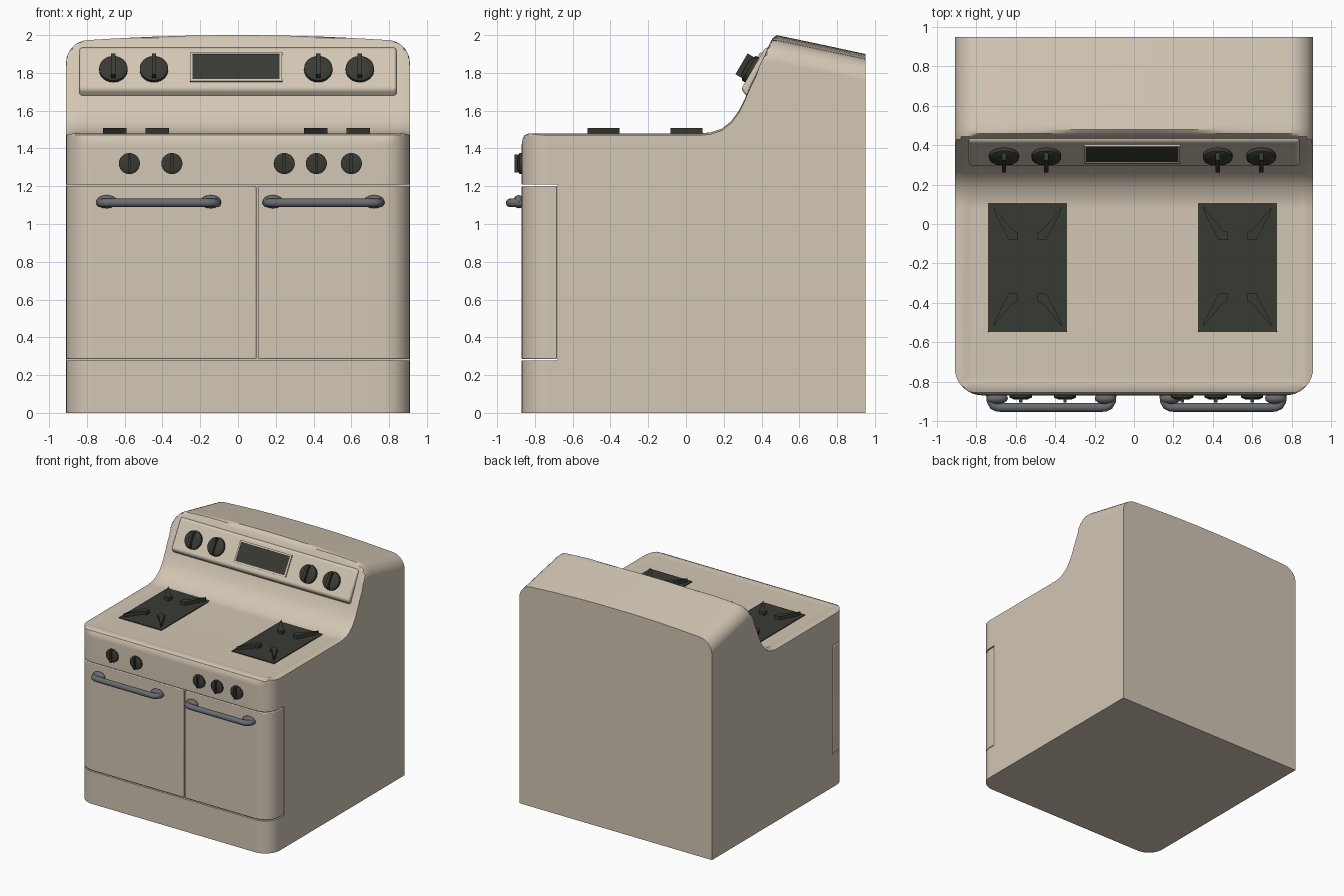
import bpy, bmesh, math
from mathutils import Matrix, Vector

if "Cube" in bpy.data.objects:
    bpy.data.objects.remove(bpy.data.objects["Cube"])


def material(name, rgb):
    m = bpy.data.materials.new(name)
    m.use_nodes = True
    m.diffuse_color = (*rgb, 1)
    node = next(n for n in m.node_tree.nodes if n.type == 'BSDF_PRINCIPLED')
    node.inputs["Base Color"].default_value = (*rgb, 1)
    node.inputs["Roughness"].default_value = 0.6
    return m


CREAM = material("cream enamel", (0.65, 0.57, 0.46))
BLACK = material("black iron", (0.042, 0.042, 0.034))
STEEL = material("grey steel", (0.14, 0.15, 0.16))

HALF, FRONT, BACK = 0.91, -0.87, 0.95
CORNER = 0.14


def finish(name, bm, mat, bevel=0, segments=3):
    bmesh.ops.remove_doubles(bm, verts=bm.verts, dist=0.0005)
    bmesh.ops.recalc_face_normals(bm, faces=bm.faces)
    mesh = bpy.data.meshes.new(name)
    bm.to_mesh(mesh)
    bm.free()
    ob = bpy.data.objects.new(name, mesh)
    bpy.context.collection.objects.link(ob)
    mesh.materials.append(mat)
    bpy.ops.object.select_all(action='DESELECT')
    ob.select_set(True)
    bpy.context.view_layer.objects.active = ob
    bpy.ops.object.shade_smooth_by_angle(angle=math.radians(35))
    if bevel:
        mod = ob.modifiers.new("soft edges", 'BEVEL')
        mod.width, mod.segments = bevel, segments
    mod = ob.modifiers.new("clean shading", 'WEIGHTED_NORMAL')
    mod.keep_sharp = True
    return ob


def add_prism(bm, points, offset):
    face = bm.faces.new([bm.verts.new(p) for p in points])
    new = bmesh.ops.extrude_face_region(bm, geom=[face])["geom"]
    verts = [g for g in new if isinstance(g, bmesh.types.BMVert)]
    bmesh.ops.translate(bm, verts=verts, vec=offset)


def prism(name, points, offset, mat, bevel=0, segments=3):
    bm = bmesh.new()
    add_prism(bm, points, offset)
    return finish(name, bm, mat, bevel, segments)


# Rounded plan of the front and rounded crown of the backsplash
def front_limit(x):
    u = max(0, abs(x) - (HALF - CORNER))
    return FRONT + CORNER - math.sqrt(max(0, CORNER ** 2 - u * u))


def crown_drop(x):
    r = 0.11
    u = max(0, abs(x) - (HALF - r))
    return 0.035 * (x / HALF) ** 2 + r - math.sqrt(max(0, r * r - u * u))


arc = [HALF - CORNER + CORNER * math.sin(math.radians(a)) for a in range(0, 91, 10)]
half_stations = [0.15, 0.3, 0.45, 0.6, 0.7] + arc
stations = [-x for x in reversed(half_stations)] + [0] + half_stations

# Body: side profile lofted across the width, with a notch for the doors
profile = [
    (FRONT, 0), (FRONT, 0.277), (-0.68, 0.277), (-0.68, 1.21), (FRONT, 1.21),
    (FRONT, 1.42), (-0.865, 1.45), (-0.855, 1.47), (-0.83, 1.48), (-0.8, 1.48),
    (-0.77, 1.48), (0.08, 1.48), (0.13, 1.485), (0.19, 1.505), (0.24, 1.545),
    (0.28, 1.6), (0.31, 1.66), (0.34, 1.73), (0.37, 1.79), (0.39, 1.84),
    (0.41, 1.88), (0.43, 1.925), (0.445, 1.96), (0.46, 1.985), (0.48, 2.0),
    (0.51, 1.995), (0.6, 1.975), (0.75, 1.945), (BACK, 1.9), (BACK, 0)]


def shape(x, y, z):
    if z > 1.9 or y > 0.38:
        z = min(z, 2.0 - 0.21 * max(0, y - 0.48) - crown_drop(x))
    elif z > 1.46:
        z -= 0.25 * max(0, abs(x) - 0.87) ** 1.0      # soft side edge
        if abs(x) < 0.85 and -0.78 < y < 0.1:
            z -= 0.008                                # sunken cooktop
    return Vector((x, max(y, front_limit(x)), z))


bm = bmesh.new()
rings = [[bm.verts.new(shape(x, y, z)) for y, z in profile] for x in stations]
n = len(profile)
for a, b in zip(rings, rings[1:]):
    for i in range(n):
        j = (i + 1) % n
        bm.faces.new((a[i], a[j], b[j], b[i]))
bm.faces.new(rings[0])
bm.faces.new(rings[-1])
finish("body", bm, CREAM)


# Two oven doors sharing the rounded front plan
def door(name, x0, x1):
    xs = [x0] + [x for x in stations if x0 < x < x1] + [x1]
    outline = [(x, front_limit(x), 0.284) for x in xs]
    outline += [(x1, -0.683, 0.284), (x0, -0.683, 0.284)]
    prism(name, outline, (0, 0, 0.918), CREAM, 0.006, 2)


door("right_door", -HALF, 0.097)
door("left_door", 0.106, HALF)

# Raised control panel on the backsplash
LOW, HIGH = Vector((0, 0.292, 1.715)), Vector((0, 0.42, 1.935))
SLOPE = math.atan2(HIGH.y - LOW.y, HIGH.z - LOW.z)
panel = [(-0.84, y, z) for y, z in
         ((LOW.y, LOW.z), (0.325, 1.67), (0.45, 1.7), (0.48, 1.93), (HIGH.y, HIGH.z))]
prism("control_panel", panel, (1.68, 0, 0), CREAM, 0.016)


def on_panel(x, z):
    t = (z - LOW.z) / (HIGH.z - LOW.z)
    p = LOW.lerp(HIGH, t)
    return Matrix.Translation((x, p.y, p.z)) @ Matrix.Rotation(math.pi / 2 - SLOPE, 4, 'X')


def on_front(x, z):
    return Matrix.Translation((x, FRONT, z)) @ Matrix.Rotation(math.pi / 2, 4, 'X')


# Clock window with its thin frame
def plate(name, matrix, w, h, depth, mat):
    bm = bmesh.new()
    bmesh.ops.create_cube(bm, size=1, matrix=matrix @ Matrix.Diagonal((w, h, depth, 1)))
    return finish(name, bm, mat)


spot = on_panel(-0.01, 1.828)
plate("clock_window", spot, 0.46, 0.155, 0.012, BLACK)
for i, side in enumerate((-1, 1)):
    plate(f"clock_frame_rail_{i}", spot @ Matrix.Translation((0, side * 0.083, 0)),
          0.49, 0.012, 0.02, CREAM)
    plate(f"clock_frame_post_{i}", spot @ Matrix.Translation((side * 0.237, 0, 0)),
          0.014, 0.17, 0.02, CREAM)


# Knobs: tapered disc with a grip bar
def knob(name, matrix, r, depth):
    bm = bmesh.new()
    for r1, r2, z0, z1 in ((r, r, -0.02, depth * 0.3), (r, r * 0.55, depth * 0.3, depth * 0.6)):
        bmesh.ops.create_cone(bm, cap_ends=True, segments=24, radius1=r1, radius2=r2, depth=z1 - z0,
                              matrix=matrix @ Matrix.Translation((0, 0, (z0 + z1) / 2)))
    grip = Matrix.Translation((0, 0, depth / 2)) @ Matrix.Diagonal((r * 0.3, r * 1.7, depth, 1))
    bmesh.ops.create_cube(bm, size=1, matrix=matrix @ grip)
    finish(name, bm, BLACK)


for i, x in enumerate((-0.66, -0.445, 0.425, 0.645)):
    knob(f"panel_knob_{i}", on_panel(x, 1.815), 0.075, 0.065)
for i, x in enumerate((-0.575, -0.35, 0.245, 0.415, 0.6)):
    knob(f"front_knob_{i}", on_front(x, 1.32), 0.056, 0.037)

# Burner plates with four diagonal wedge supports each
for side, cx in (("right", -0.54), ("left", 0.525)):
    cy = -0.217
    rect = [(cx + sx * 0.2, cy + sy * 0.332, 1.465)
            for sx, sy in ((-1, -1), (1, -1), (1, 1), (-1, 1))]
    ob = prism(f"{side}_burner_plate", rect, (0, 0, 0.014), BLACK)
    mod = ob.modifiers.new("round corners", 'BEVEL')
    mod.width, mod.segments, mod.affect = 0.02, 3, 'VERTICES'
    ob.modifiers.move(1, 0)
    bm = bmesh.new()
    for sx in (-1, 1):
        for sy in (-1, 1):
            fin = [(0.175, 0.305), (0.165, 0.27), (0.095, 0.135), (0.05, 0.135),
                   (0.05, 0.175), (0.075, 0.185)]
            add_prism(bm, [(cx + sx * u, cy + sy * v, 1.47) for u, v in fin], (0, 0, 0.038))
    finish(f"{side}_burner_supports", bm, BLACK)


# Door handles: swept bar with swollen feet
def handle(name, x0, x1):
    bm = bmesh.new()
    ends = [(0.0, -0.865), (0.003, -0.9), (0.015, -0.921), (0.035, -0.93), (0.06, -0.931)]
    path = [(x0 + 0.022 + u, y) for u, y in ends] + [(x1 - 0.022 - u, y) for u, y in reversed(ends)]
    loops = []
    for i, (x, y) in enumerate(path):
        a, b = path[max(i - 1, 0)], path[min(i + 1, len(path) - 1)]
        side = Vector((a[1] - b[1], b[0] - a[0], 0)).normalized()
        ring = []
        for k in range(12):
            t = k * math.tau / 12
            ring.append(bm.verts.new(Vector((x, y, 1.112)) + 0.023 * (
                side * math.cos(t) + Vector((0, 0, math.sin(t))))))
        loops.append(ring)
    for a, b in zip(loops, loops[1:]):
        for k in range(12):
            j = (k + 1) % 12
            bm.faces.new((a[k], a[j], b[j], b[k]))
    for x in (x0 + 0.055, x1 - 0.055):
        foot = Matrix.Translation((x, -0.885, 1.118)) @ Matrix.Diagonal((0.055, 0.03, 0.035, 1))
        bmesh.ops.create_uvsphere(bm, u_segments=16, v_segments=10, radius=1, matrix=foot)
    finish(name, bm, STEEL)


handle("right_door_handle", -0.75, -0.09)
handle("left_door_handle", 0.13, 0.775)
